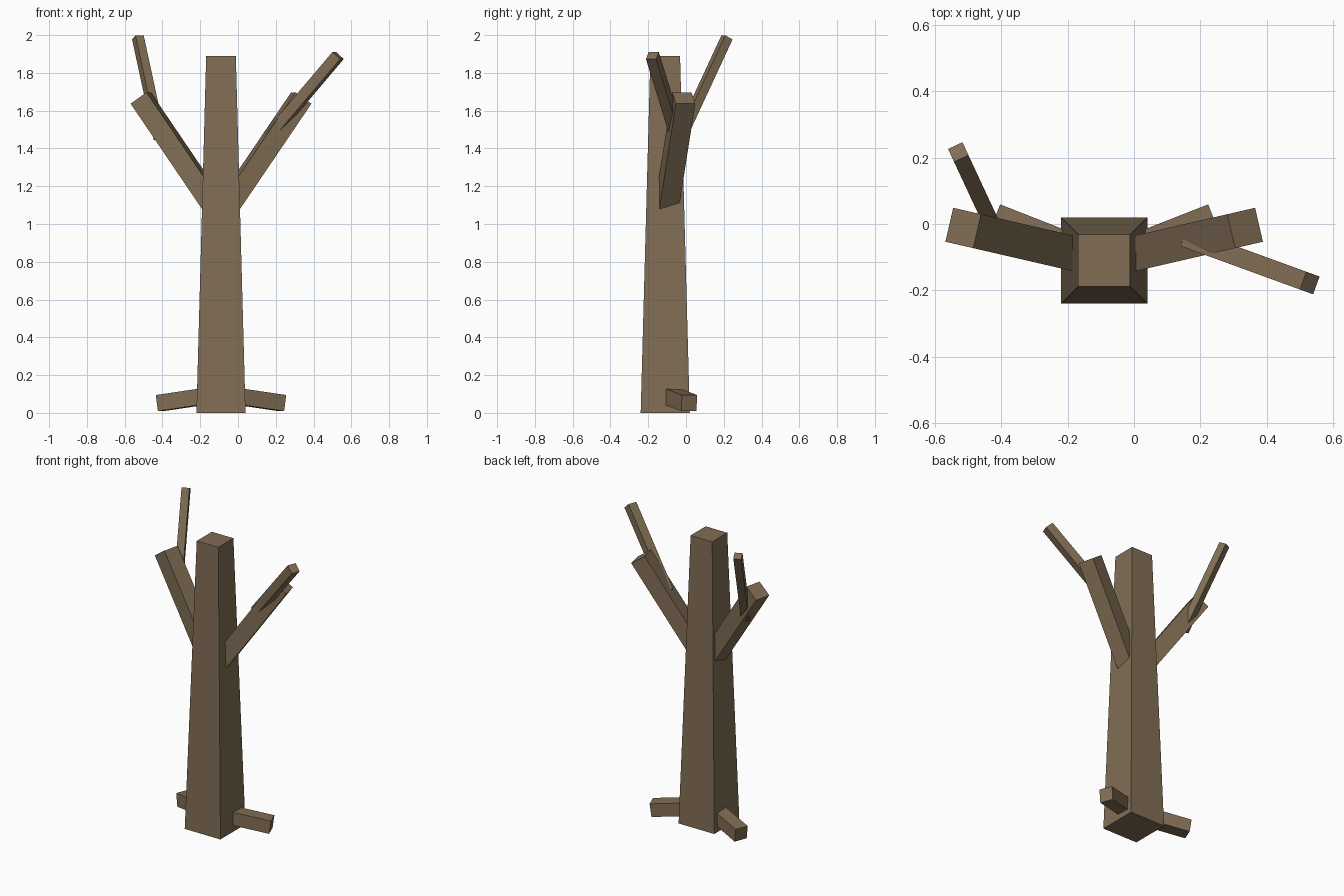
import bpy, bmesh
from mathutils import Vector, Matrix

cube = bpy.data.objects.get("Cube")
if cube:
    bpy.data.objects.remove(cube, do_unlink=True)

bark = bpy.data.materials.new("brown_bark")
bark.use_nodes = True
color = (0.22, 0.155, 0.09, 1)
bark.diffuse_color = color
bsdf = bark.node_tree.nodes["Principled BSDF"]
bsdf.inputs["Base Color"].default_value = color
bsdf.inputs["Roughness"].default_value = 0.9

AXIS = Vector((-0.09, -0.11, 0))  # trunk centre line


def beam(name, start, end, base, tip=None):
    """Square beam between two points, optionally tapered, sides kept level."""
    start, end = Vector(start), Vector(end)
    tip = tip or base
    d = (end - start).normalized()
    side = Vector((-d.y, d.x, 0))
    side = side.normalized() if side.length > 1e-4 else Vector((1, 0, 0))
    up = d.cross(side)
    bm = bmesh.new()
    bmesh.ops.create_cube(bm, size=1)
    for v in bm.verts:
        c = v.co.copy()
        w = tip if c.z > 0 else base
        v.co = start.lerp(end, c.z + 0.5) + (side * c.x + up * c.y) * w
    bmesh.ops.recalc_face_normals(bm, faces=bm.faces)
    mesh = bpy.data.meshes.new(name)
    bm.to_mesh(mesh)
    bm.free()
    mesh.materials.append(bark)
    obj = bpy.data.objects.new(name, mesh)
    bpy.context.collection.objects.link(obj)
    return obj


# Tapered trunk
beam("trunk", AXIS, AXIS + Vector((0, 0, 1.89)), 0.26, 0.157)

# Paired roots and main branches, mirrored about the trunk
for label, s in (("left", 1), ("right", -1)):
    beam(label + "_root", AXIS + Vector((0, 0, 0.1)),
         AXIS + Vector((0.324 * s, 0.127, 0.052)), 0.086)
    beam(label + "_branch", AXIS + Vector((0, 0, 1.04)),
         AXIS + Vector((0.425 * s, 0.098, 1.667)), 0.105)

# Twigs growing out of the branches
beam("left_twig", (0.17, -0.047, 1.467), (0.53, -0.178, 1.892), 0.057)
beam("right_twig", (-0.415, -0.03, 1.455), (-0.53, 0.217, 1.988), 0.048)
